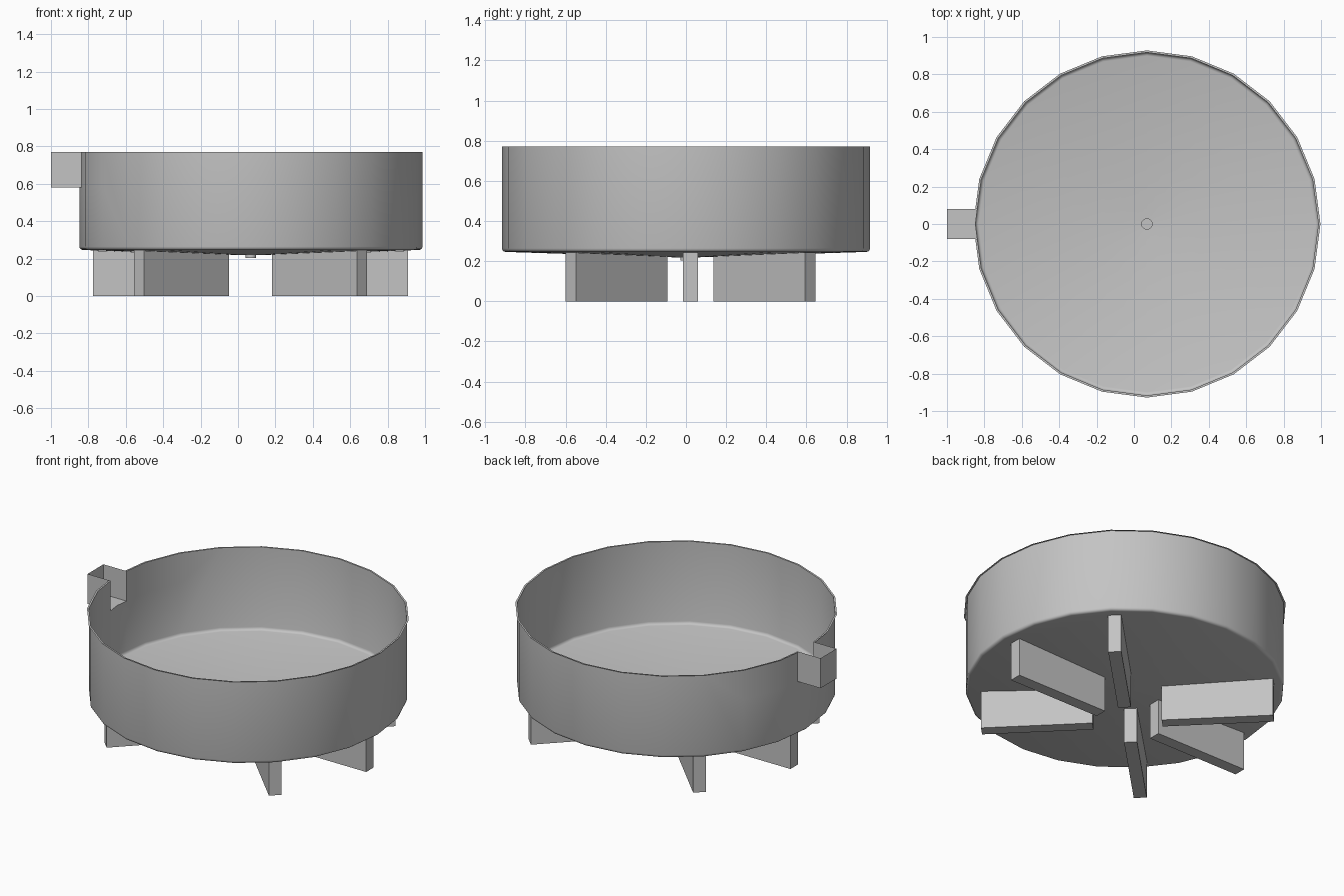
import bpy, bmesh, math
from mathutils import Vector, Matrix

old = bpy.data.objects.get("Cube")
if old:
    bpy.data.objects.remove(old, do_unlink=True)

grey = bpy.data.materials.new("light_grey")
grey.use_nodes = True
COL = (0.55, 0.55, 0.55, 1.0)
grey.diffuse_color = COL
grey.node_tree.nodes["Principled BSDF"].inputs["Base Color"].default_value = COL

CX = 0.069                      # bowl axis
SIDES = 24
RIM, WALL_R, LIP_R = 0.77, 0.917, 0.928
SPOUT_Y, SPOUT_Z = 0.08, 0.58   # spout half width and floor height
FLOOR_EDGE, FLOOR_MID = 0.246, 0.218


def finish(bm, name, smooth=False):
    me = bpy.data.meshes.new(name)
    bm.to_mesh(me)
    bm.free()
    me.materials.append(grey)
    ob = bpy.data.objects.new(name, me)
    bpy.context.collection.objects.link(ob)
    if smooth:
        bpy.ops.object.select_all(action='DESELECT')
        ob.select_set(True)
        bpy.context.view_layer.objects.active = ob
        bpy.ops.object.shade_smooth_by_angle(angle=math.radians(40))
    return ob


def lathe(bm, profile):
    """Revolve (radius, z) points about the bowl axis, bottom to top."""
    rings = [[bm.verts.new((CX + r * math.cos(2 * math.pi * i / SIDES),
                            r * math.sin(2 * math.pi * i / SIDES), z))
              for i in range(SIDES)] for r, z in profile]
    for a, b in zip(rings, rings[1:]):
        for i in range(SIDES):
            j = (i + 1) % SIDES
            bm.faces.new((a[i], a[j], b[j], b[i]))
    return rings


# Thin bowl: drain stub, shallow conical floor, rounded corner, wall, lip
FIL = 0.018
corner = [(WALL_R - FIL + FIL * math.sin(a), FLOOR_EDGE + FIL - FIL * math.cos(a))
          for a in (math.radians(d) for d in (0, 30, 60, 90))]
bm = bmesh.new()
rings = lathe(bm, [(0.028, 0.203), (0.028, FLOOR_MID)] + corner
              + [(WALL_R, RIM), (LIP_R, RIM)])
bm.faces.new(list(reversed(rings[0])))

# Cut the spout opening out of the wall and lip
for co, no in (((0, SPOUT_Y, 0), (0, 1, 0)), ((0, -SPOUT_Y, 0), (0, 1, 0)),
               ((0, 0, SPOUT_Z), (0, 0, 1))):
    faces = [f for f in bm.faces if f.calc_center_median().x < -0.7
             and f.calc_center_median().z > 0.3]
    geom = set(faces)
    for f in faces:
        geom.update(f.edges)
        geom.update(f.verts)
    bmesh.ops.bisect_plane(bm, geom=list(geom), dist=1e-5, plane_co=co, plane_no=no)
gone = []
for f in bm.faces:
    c = f.calc_center_median()
    if c.x < -0.7 and abs(c.y) < SPOUT_Y and c.z > SPOUT_Z:
        gone.append(f)
bmesh.ops.delete(bm, geom=gone, context='FACES')
finish(bm, "bowl", smooth=True)

# Open-topped spout box, following the bowl wall at its inner end
bm = bmesh.new()
x_mid = CX - WALL_R
x_side = x_mid + SPOUT_Y * math.tan(math.radians(7.5))
plan = [(x_side, SPOUT_Y), (-1, SPOUT_Y), (-1, -SPOUT_Y), (x_side, -SPOUT_Y)]
low = [bm.verts.new((x, y, SPOUT_Z)) for x, y in plan]
top = [bm.verts.new((x, y, RIM)) for x, y in plan]
for i in range(3):
    bm.faces.new((low[i], low[i + 1], top[i + 1], top[i]))
mid = bm.verts.new((x_mid, 0, SPOUT_Z))
bm.faces.new((mid, low[3], low[2], low[1], low[0]))
finish(bm, "spout")


# Six radial legs whose tops meet the sloping floor
def floor_z(x, y):
    r = math.hypot(x - CX, y)
    return FLOOR_MID + (FLOOR_EDGE - FLOOR_MID) * r / WALL_R - 0.001


R0, R1, HALF = 0.20, 0.8425, 0.0375
for n, deg in enumerate((0, 45, 135, 180, 225, 315), 1):
    bm = bmesh.new()
    bmesh.ops.create_cube(bm, size=1)
    place = (Matrix.Translation((CX - 0.0015, 0.0225, 0))
             @ Matrix.Rotation(math.radians(deg), 4, 'Z'))
    for v in bm.verts:
        is_top = v.co.z > 0
        v.co = place @ Vector((R1 if v.co.x > 0 else R0, 2 * HALF * v.co.y, 0))
        if is_top:
            v.co.z = floor_z(v.co.x, v.co.y)
    finish(bm, f"leg_{n}")
